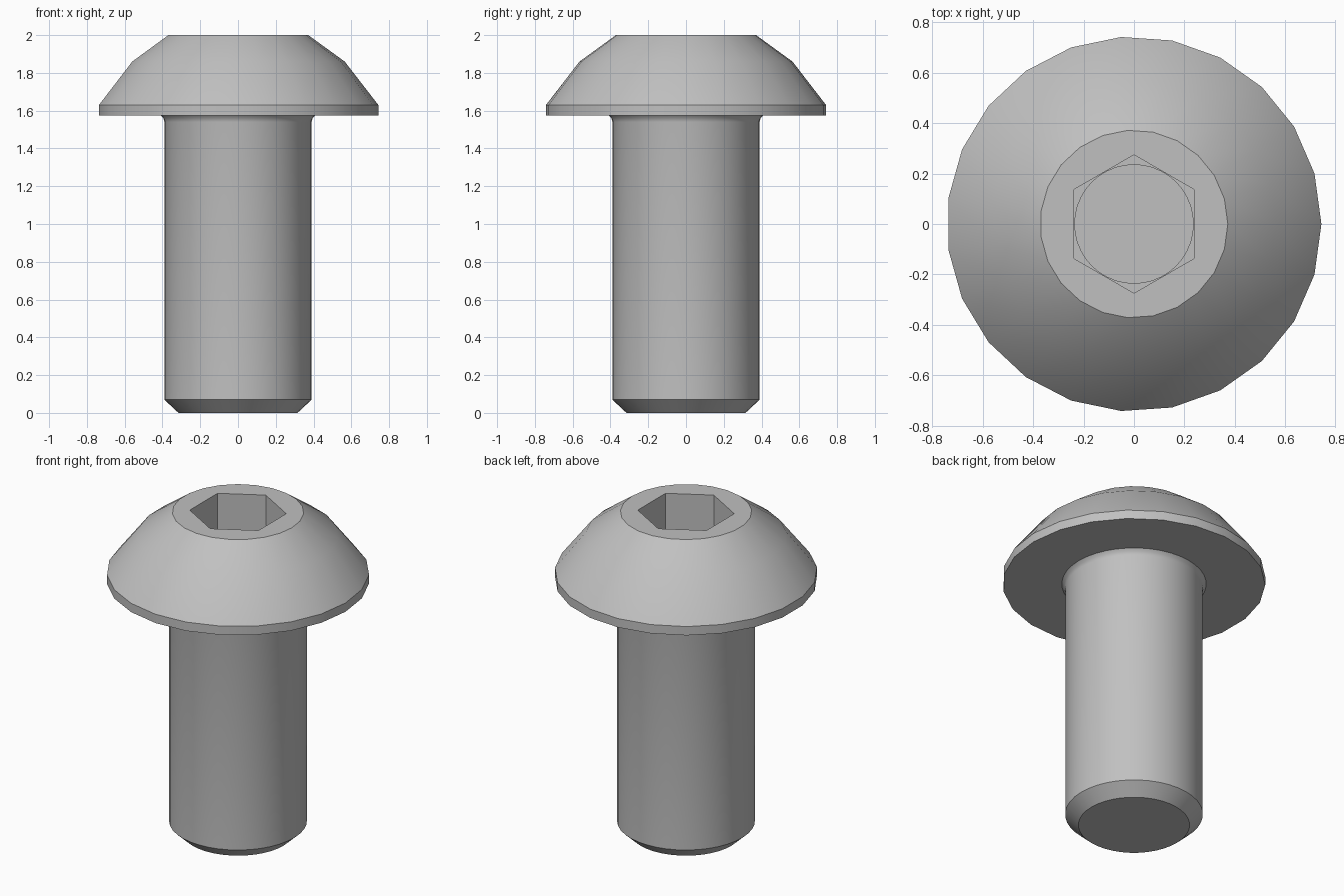
import bpy
import bmesh
from math import cos, sin, pi, radians

cube = bpy.data.objects.get("Cube")
if cube:
    bpy.data.objects.remove(cube, do_unlink=True)

steel = bpy.data.materials.new("grey steel")
steel.use_nodes = True
colour = (0.53, 0.53, 0.53, 1)
steel.diffuse_color = colour
steel.node_tree.nodes["Principled BSDF"].inputs["Base Color"].default_value = colour


def lathe(name, profile, sides, turn=0.0):
    """Closed solid of revolution from (radius, height) points, bottom to top."""
    bm = bmesh.new()
    rings = []
    for r, z in profile:
        angles = [turn + 2 * pi * i / sides for i in range(sides)]
        rings.append([bm.verts.new((r * cos(a), r * sin(a), z)) for a in angles])
    for low, high in zip(rings, rings[1:]):
        for i in range(sides):
            j = (i + 1) % sides
            bm.faces.new((low[i], low[j], high[j], high[i]))
    bm.faces.new(rings[0][::-1])
    bm.faces.new(rings[-1])
    mesh = bpy.data.meshes.new(name)
    bm.to_mesh(mesh)
    bm.free()
    mesh.materials.append(steel)
    obj = bpy.data.objects.new(name, mesh)
    bpy.context.collection.objects.link(obj)
    return obj


def activate(obj):
    bpy.ops.object.select_all(action="DESELECT")
    obj.select_set(True)
    bpy.context.view_layer.objects.active = obj


def cut(obj, cutter):
    activate(obj)
    mod = obj.modifiers.new("cut", "BOOLEAN")
    mod.operation = "DIFFERENCE"
    mod.solver = "EXACT"
    mod.object = cutter
    bpy.ops.object.modifier_apply(modifier=mod.name)
    bpy.data.objects.remove(cutter, do_unlink=True)


# Domed head with a thin rim
head = lathe("button_head", [(0.743, 1.575), (0.743, 1.63), (0.565, 1.86), (0.372, 2.0)], 23)

# Hexagonal socket with a shallow round recess in its floor
cut(head, lathe("socket_cutter", [(0.274, 1.757), (0.274, 2.1)], 6, pi / 2))
cut(head, lathe("recess_cutter", [(0.235, 1.72), (0.235, 1.8)], 40))

# Shank with a chamfered tip and a small fillet under the head
shank = lathe("shank", [(0.315, 0), (0.39, 0.07), (0.39, 1.54), (0.395, 1.56), (0.41, 1.576)], 40)

for part in (head, shank):
    activate(part)
    bpy.ops.object.shade_smooth_by_angle(angle=radians(30))
